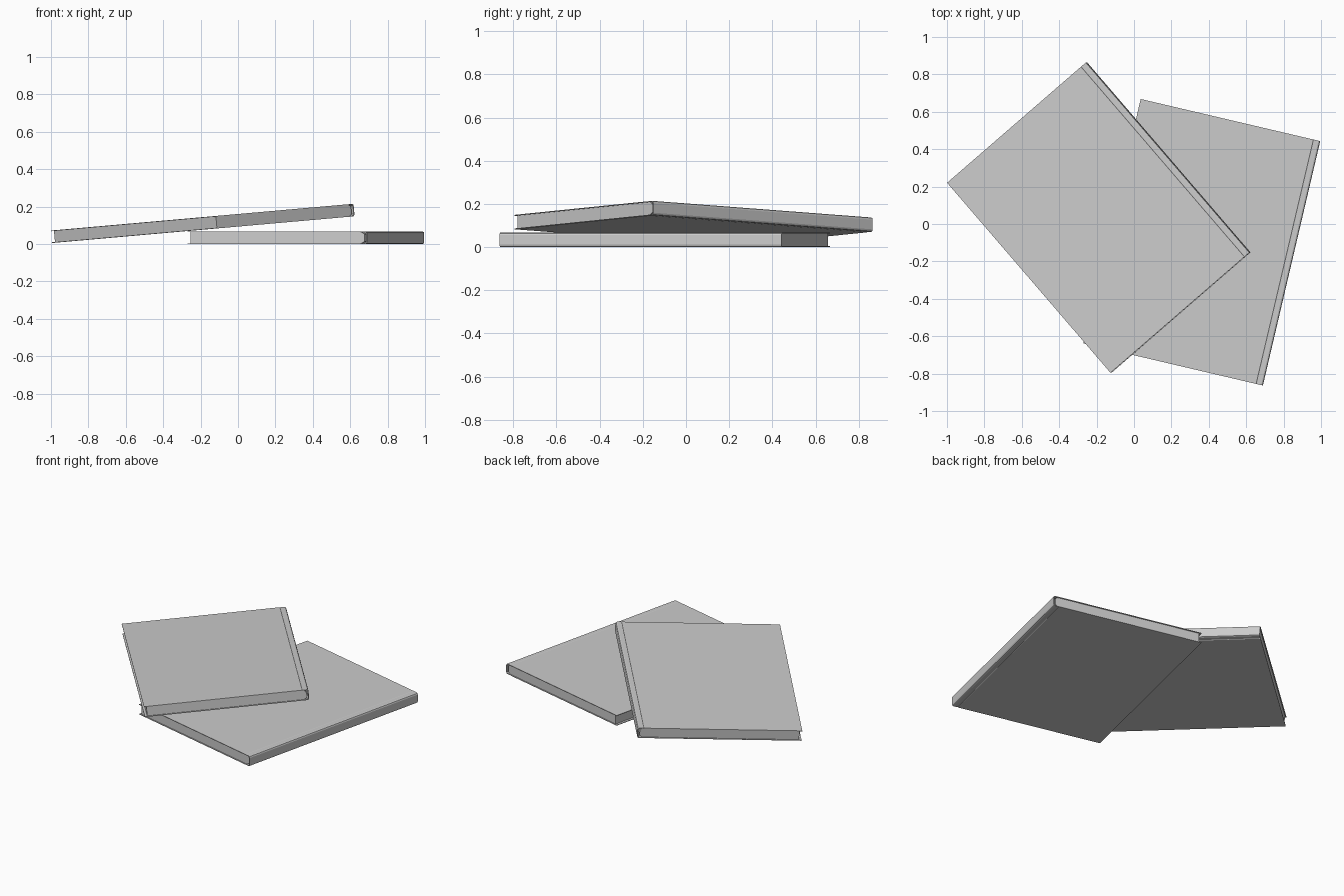
import bpy, bmesh
from math import radians
from mathutils import Matrix, Vector

if "Cube" in bpy.data.objects:
    bpy.data.objects.remove(bpy.data.objects["Cube"])

WIDTH, LENGTH, THICK, BOARD = 0.986, 1.342, 0.067, 0.004


def extrude_profile(name, pts, length, matrix):
    """Closed x-z profile extruded symmetrically along local y."""
    bm = bmesh.new()
    verts = [bm.verts.new((x, -length / 2, z)) for x, z in pts]
    face = bm.faces.new(verts)
    ext = bmesh.ops.extrude_face_region(bm, geom=[face])
    moved = [v for v in ext["geom"] if isinstance(v, bmesh.types.BMVert)]
    bmesh.ops.translate(bm, verts=moved, vec=Vector((0, length, 0)))
    bmesh.ops.recalc_face_normals(bm, faces=bm.faces)
    mesh = bpy.data.meshes.new(name)
    bm.to_mesh(mesh)
    bm.free()
    obj = bpy.data.objects.new(name, mesh)
    bpy.context.collection.objects.link(obj)
    obj.matrix_world = matrix
    return obj


def flip(pts):
    """Mirror a half profile about mid thickness, reversing its order."""
    return [(x, THICK - z) for x, z in reversed(pts)]


def book(name, matrix):
    # Hard cover: two boards with hinge creases, joined by a rounded spine
    outer = [(0, 0), (WIDTH - 0.040, 0), (WIDTH - 0.037, 0.002),
             (WIDTH - 0.034, 0), (WIDTH - 0.010, 0),
             (WIDTH - 0.003, 0.003), (WIDTH, 0.011)]
    inner = [(0, BOARD), (WIDTH - 0.012, BOARD), (WIDTH - 0.005, 0.012)]
    profile = outer + flip(outer) + list(reversed(flip(inner))) + list(reversed(inner))
    extrude_profile(name + "_cover", profile, LENGTH, matrix)

    # Page block set back from the cover edges, with a rounded back
    half = [(0.015, BOARD), (WIDTH - 0.030, BOARD), (WIDTH - 0.014, 0.014)]
    extrude_profile(name + "_pages", half + flip(half), LENGTH - 0.012, matrix)


# Lower book flat on the ground, upper book leaning on its corner
book("lower_book", Matrix.Translation((-0.1175, 0.015, 0))
     @ Matrix.Rotation(radians(-13.2), 4, 'Z'))
book("upper_book", Matrix.Translation((-0.5567, -0.2875, 0.044))
     @ Matrix.Rotation(radians(-5.05), 4, 'Y')
     @ Matrix.Rotation(radians(40.8), 4, 'Z'))
